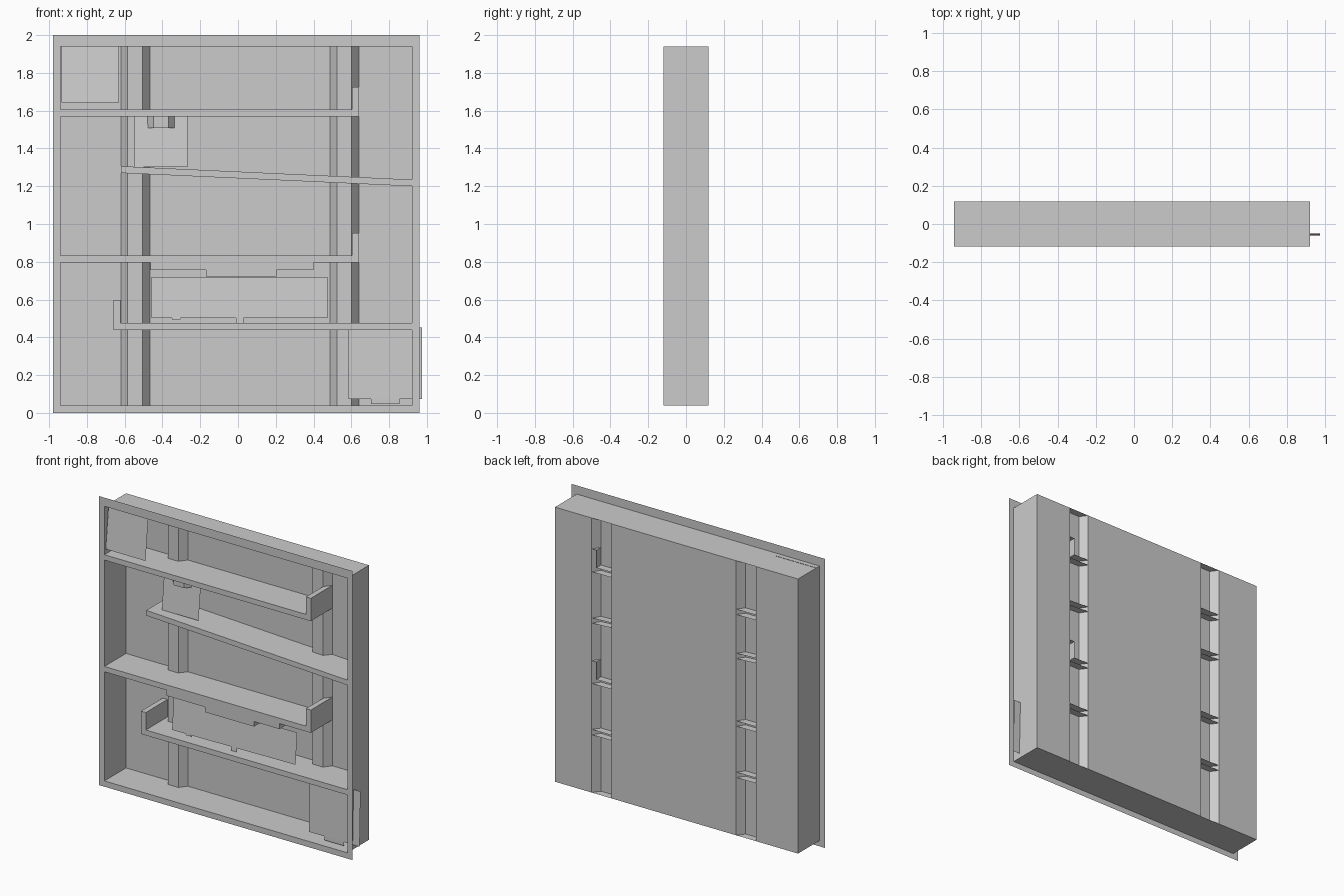
import bpy

# Remove the default cube
cube = bpy.data.objects.get("Cube")
if cube:
    bpy.data.objects.remove(cube, do_unlink=True)

grey = bpy.data.materials.new("plain grey")
grey.use_nodes = True
COLOUR = (0.6, 0.6, 0.6, 1)
grey.diffuse_color = COLOUR
grey.node_tree.nodes["Principled BSDF"].inputs["Base Color"].default_value = COLOUR

LEFT, RIGHT, LOW, HIGH = -0.94, 0.92, 0.04, 1.94
FRONT, BACK, GROOVE = -0.118, 0.118, 0.068


def add(name, verts, faces):
    mesh = bpy.data.meshes.new(name)
    mesh.from_pydata(verts, [], faces)
    mesh.materials.append(grey)
    obj = bpy.data.objects.new(name, mesh)
    bpy.context.collection.objects.link(obj)
    return obj


def ribbon(name, path, z0, z1):
    """Vertical sheet following a path of (x, y) points."""
    n = len(path)
    verts = [(x, y, z) for z in (z0, z1) for x, y in path]
    return add(name, verts, [(i, i + 1, n + i + 1, n + i) for i in range(n - 1)])


def beam(name, outline):
    """Outline of (x, z) points run front to back, open where it meets the back."""
    n = len(outline)
    verts = [(x, y, z) for y in (FRONT, BACK) for x, z in outline]
    sides = [(i, n + i, n + (i + 1) % n, (i + 1) % n) for i in range(n)]
    return add(name, verts, [tuple(range(n))] + sides)


def panel(name, x0, x1, z0, z1, y_low, y_high, skew=0):
    """Thin leaning panel; skew pushes its +x edge back."""
    return add(name, [(x0, y_low, z0), (x1, y_low + skew, z0),
                      (x1, y_high + skew, z1), (x0, y_high, z1)], [(0, 1, 2, 3)])


# Case: side walls, top and bottom
corners = [(LEFT, LOW), (RIGHT, LOW), (RIGHT, HIGH), (LEFT, HIGH)]
add("case_walls", [(x, y, z) for y in (FRONT, BACK) for x, z in corners],
    [(i, (i + 1) % 4, 4 + (i + 1) % 4, 4 + i) for i in range(4)])

# Back wall, folded into two vertical ridges
path = [(LEFT, BACK)]
for x in (-0.62, 0.487):
    path += [(x, BACK), (x + 0.036, GROOVE), (x + 0.115, GROOVE), (x + 0.153, BACK)]
path.append((RIGHT, BACK))
ribbon("back_wall", path, LOW, HIGH)

# Flat front rim
outer = [(-0.98, 0), (0.96, 0), (0.96, 2), (-0.98, 2)]
add("front_rim", [(x, FRONT, z) for x, z in outer + corners],
    [(i, (i + 1) % 4, 4 + (i + 1) % 4, 4 + i) for i in range(4)])

# Shelves with an upturned end
T = 0.037
for name, wall, end, z in (("upper_shelf", LEFT, 0.64, 1.568),
                           ("middle_shelf", LEFT, 0.64, 0.795),
                           ("lower_shelf", RIGHT, -0.66, 0.44)):
    lip = end + (T if wall > end else -T)
    beam(name, [(wall, z), (end, z), (end, z + 0.158), (lip, z + 0.158),
                (lip, z + T), (wall, z + T)])

# Sloping shelf
beam("sloping_shelf", [(-0.62, 1.27), (RIGHT, 1.2), (RIGHT, 1.235), (-0.62, 1.306)])

# Stepped block under the middle shelf
beam("stepped_block", [(-0.463, 0.795), (-0.463, 0.757), (-0.17, 0.757), (-0.17, 0.722),
                       (0.205, 0.722), (0.205, 0.757), (0.4, 0.757), (0.4, 0.795)])

# Leaning panels
panel("top_panel", -0.934, -0.63, 1.643, 1.942, -0.112, -0.08)
panel("hanging_panel", -0.548, -0.267, 1.303, 1.57, -0.05, -0.022)
panel("wide_panel", -0.457, 0.474, 0.503, 0.72, -0.068, -0.05, 0.02)
panel("corner_panel", 0.585, 0.973, 0.074, 0.452, -0.06, -0.05)

# Small feet and the clip on the panels
panel("wide_panel_foot", -0.01, 0.03, 0.475, 0.503, -0.06, -0.058)
panel("wide_panel_tab", -0.35, -0.305, 0.495, 0.503, -0.067, -0.066)
panel("corner_panel_foot", 0.705, 0.855, 0.048, 0.074, -0.06, -0.06)
ribbon("panel_clip", [(-0.478, -0.026), (-0.447, -0.066), (-0.368, -0.066), (-0.335, -0.026)],
       1.507, 1.568)

# Square patches on the back wall
for side, x, heights in (("right", -0.782, (0.247, 0.634, 1.015, 1.372)),
                         ("left", 0.801, (0.642, 1.038, 1.405, 1.75))):
    for i, z in enumerate(heights):
        panel(f"{side}_patch_{i + 1}", x - 0.036, x + 0.036, z - 0.041, z + 0.041, 0.112, 0.112)
